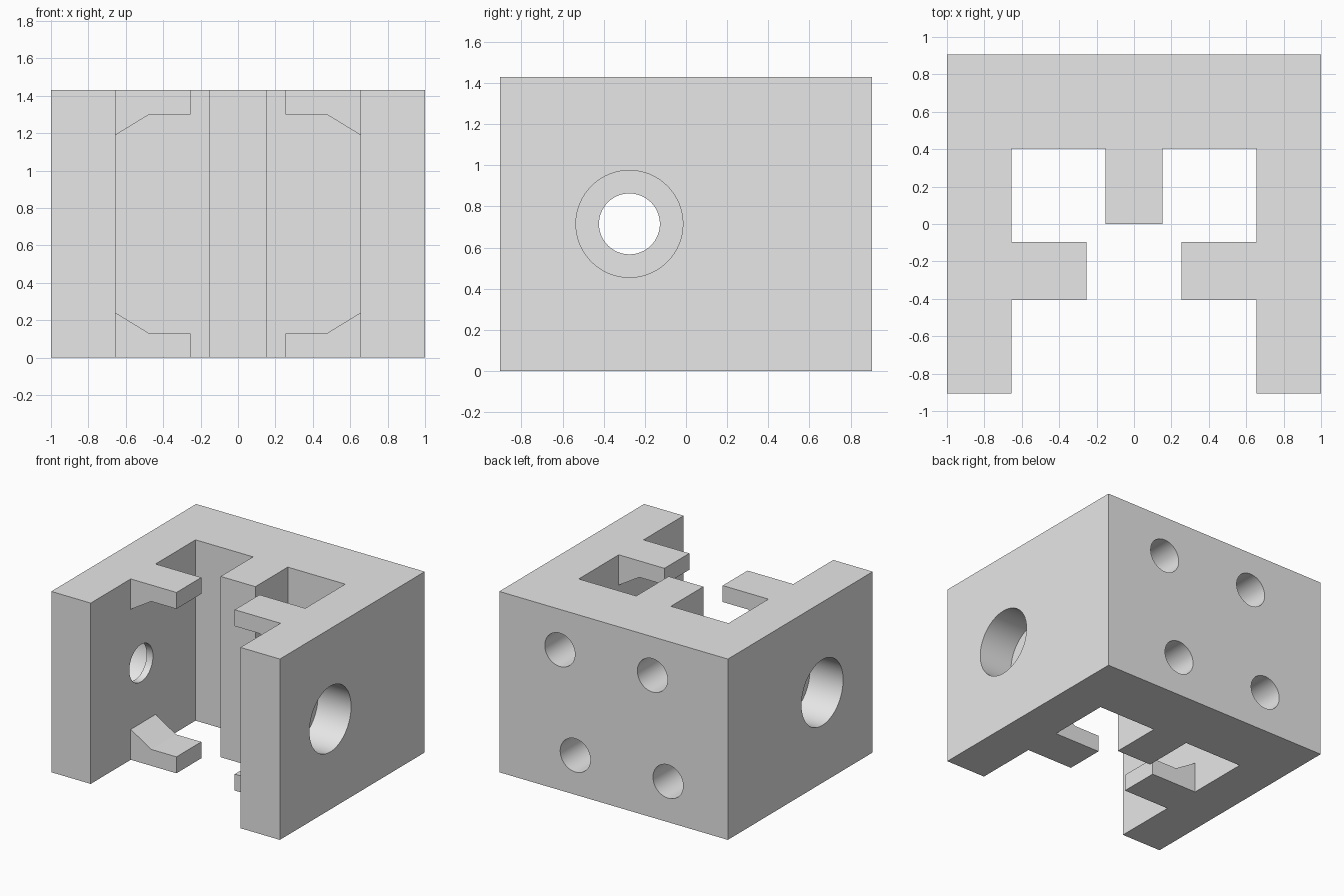
import bpy, bmesh
from math import radians
from mathutils import Matrix, Vector

cube = bpy.data.objects.get("Cube")
if cube:
    bpy.data.objects.remove(cube, do_unlink=True)

HEIGHT = 1.43
DEPTH = 0.905        # half depth
WALL_IN = 0.655      # inner face of the side walls
BACK_IN = 0.405      # inner face of the back wall

grey = bpy.data.materials.new("plain grey")
grey.use_nodes = True
grey.diffuse_color = (0.8, 0.8, 0.8, 1)
grey.node_tree.nodes["Principled BSDF"].inputs["Base Color"].default_value = (0.8, 0.8, 0.8, 1)


def finish(bm, name):
    bmesh.ops.recalc_face_normals(bm, faces=bm.faces[:])
    mesh = bpy.data.meshes.new(name)
    bm.to_mesh(mesh)
    bm.free()
    mesh.materials.append(grey)
    obj = bpy.data.objects.new(name, mesh)
    bpy.context.collection.objects.link(obj)
    return obj


def prism(name, points, direction):
    """Extrude a closed outline of 3D points."""
    bm = bmesh.new()
    face = bm.faces.new([bm.verts.new(p) for p in points])
    out = bmesh.ops.extrude_face_region(bm, geom=[face])
    verts = [g for g in out["geom"] if isinstance(g, bmesh.types.BMVert)]
    bmesh.ops.translate(bm, verts=verts, vec=direction)
    return finish(bm, name)


def cylinder(name, start, end, radius):
    start, end = Vector(start), Vector(end)
    axis = end - start
    bm = bmesh.new()
    turn = axis.to_track_quat("Z", "Y").to_matrix().to_4x4()
    bmesh.ops.create_cone(bm, cap_ends=True, segments=64, radius1=radius, radius2=radius,
                          depth=axis.length,
                          matrix=Matrix.Translation((start + end) / 2) @ turn)
    return finish(bm, name)


def combine(target, tool, operation):
    """Apply a boolean and discard the tool."""
    tool.hide_render = True
    mod = target.modifiers.new(operation.lower(), "BOOLEAN")
    mod.operation = operation
    mod.solver = "EXACT"
    mod.object = tool
    bpy.ops.object.select_all(action="DESELECT")
    bpy.context.view_layer.objects.active = target
    target.select_set(True)
    bpy.ops.object.modifier_apply(modifier=mod.name)
    bpy.data.objects.remove(tool, do_unlink=True)


# Channel body with a central rib, half outline mirrored across x
half = [(0.152, 0), (0.152, BACK_IN), (WALL_IN, BACK_IN),
        (WALL_IN, -DEPTH), (1, -DEPTH), (1, DEPTH)]
outline = half + [(-x, y) for x, y in reversed(half)]
body = prism("bracket_body", [(x, y, 0) for x, y in outline], (0, 0, HEIGHT))

# Four chamfered retaining tabs
tab = [(0.255, 0), (0.255, 0.13), (0.475, 0.13), (WALL_IN, 0.24), (0.75, 0.24), (0.75, 0)]
for side in (-1, 1):
    for top in (False, True):
        points = [(side * x, -0.405, HEIGHT - z if top else z) for x, z in tab]
        combine(body, prism("retaining_tab", points, (0, 0.31, 0)), "UNION")

# Side holes, counterbored from outside
for side in (-1, 1):
    y, z = -0.275, HEIGHT / 2
    combine(body, cylinder("side_bore", (side * WALL_IN + side * 0.055, y, z),
                           (side * 1.1, y, z), 0.26), "DIFFERENCE")
    combine(body, cylinder("side_hole", (side * 0.5, y, z),
                           (side * 1.1, y, z), 0.148), "DIFFERENCE")

# Back holes, counterbored from inside
for x, z in [(-0.34, 1.125), (0.47, 1.11), (-0.477, 0.322), (0.335, 0.312)]:
    combine(body, cylinder("back_bore", (x, BACK_IN, z), (x, BACK_IN + 0.15, z), 0.195),
            "DIFFERENCE")
    combine(body, cylinder("back_hole", (x, BACK_IN + 0.05, z), (x, 1, z), 0.132),
            "DIFFERENCE")

bpy.ops.object.select_all(action="DESELECT")
body.select_set(True)
bpy.context.view_layer.objects.active = body
bpy.ops.object.shade_smooth_by_angle(angle=radians(30))
